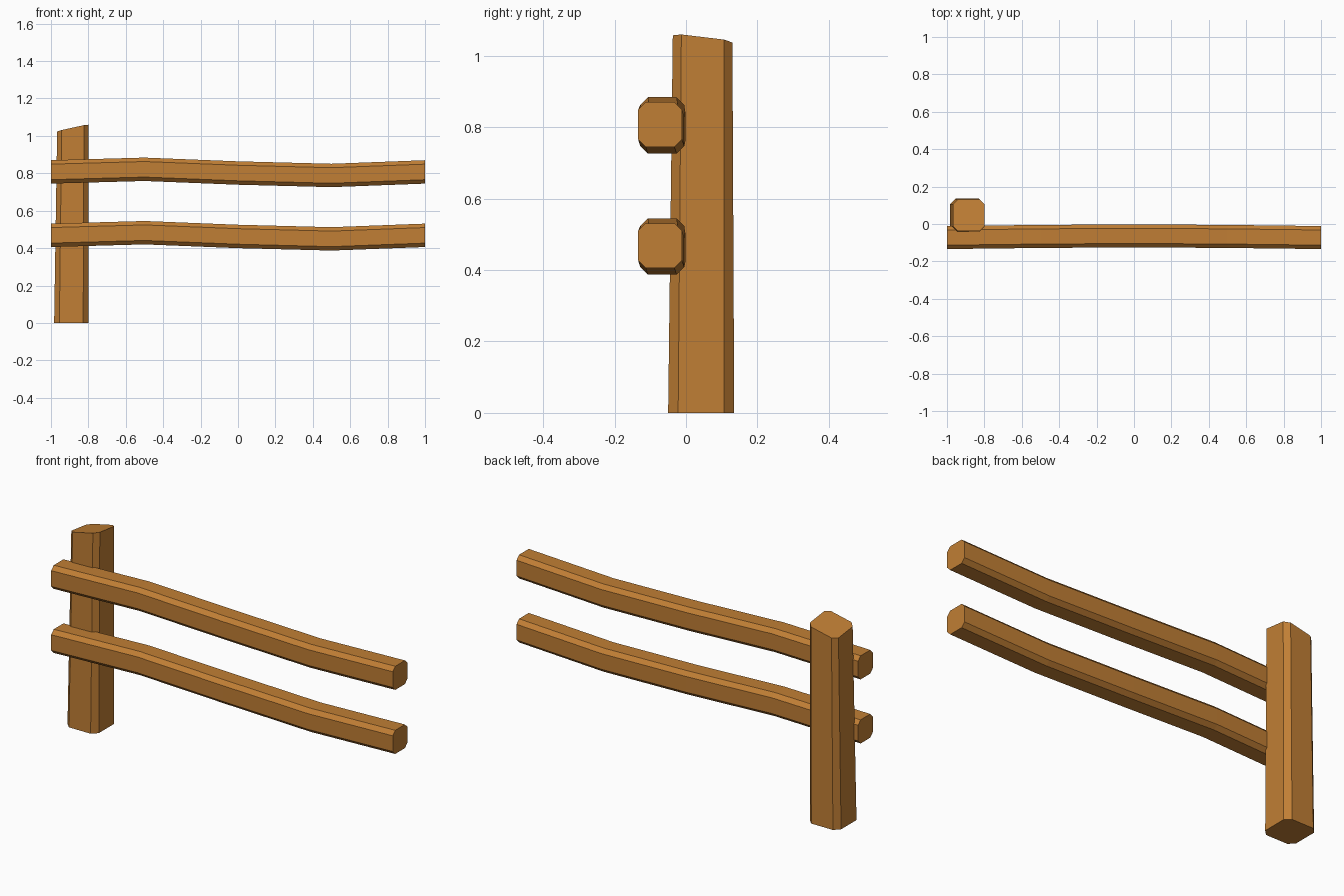
import bpy, bmesh

if "Cube" in bpy.data.objects:
    bpy.data.objects.remove(bpy.data.objects["Cube"])

wood = bpy.data.materials.new("warm_wood")
wood.diffuse_color = (0.53, 0.21, 0.035, 1)
wood.use_nodes = True
wood.node_tree.nodes["Principled BSDF"].inputs["Base Color"].default_value = wood.diffuse_color


def octagon(a0, a1, b0, b1, c):
    """Chamfered rectangle as eight (a, b) points."""
    return [(a0 + c, b0), (a1 - c, b0), (a1, b0 + c), (a1, b1 - c),
            (a1 - c, b1), (a0 + c, b1), (a0, b1 - c), (a0, b0 + c)]


def loft(name, rings):
    """Skin a list of equal-length rings and cap both ends."""
    bm = bmesh.new()
    loops = [[bm.verts.new(p) for p in ring] for ring in rings]
    n = len(loops[0])
    for lo, hi in zip(loops, loops[1:]):
        for i in range(n):
            j = (i + 1) % n
            bm.faces.new((lo[i], lo[j], hi[j], hi[i]))
    bm.faces.new(loops[0][::-1])
    bm.faces.new(loops[-1])
    bmesh.ops.recalc_face_normals(bm, faces=bm.faces[:])
    mesh = bpy.data.meshes.new(name)
    bm.to_mesh(mesh)
    bm.free()
    mesh.materials.append(wood)
    obj = bpy.data.objects.new(name, mesh)
    bpy.context.collection.objects.link(obj)
    return obj


# Post: slightly tapered, with a slanted top cut
base = [(x, y, 0) for x, y in octagon(-0.983, -0.80, -0.05, 0.135, 0.028)]
top = [(x, y, 1.06 + 0.22 * (x + 0.80) - 0.12 * (y + 0.015))
       for x, y in octagon(-0.967, -0.80, -0.037, 0.13, 0.024)]
loft("post", [base, top])

# Rails: gently wavy beams, stations are (x, y shift, z shift)
stations = [(-1, 0, 0), (-0.5, 0.006, 0.014), (0, 0.009, -0.006),
            (0.5, 0.006, -0.019), (1, 0, 0)]
for name, z in (("upper_rail", 0.745), ("lower_rail", 0.406)):
    section = octagon(-0.134, -0.011, z, z + 0.125, 0.021)
    loft(name, [[(x, y + dy, h + dz) for y, h in section]
                for x, dy, dz in stations])
